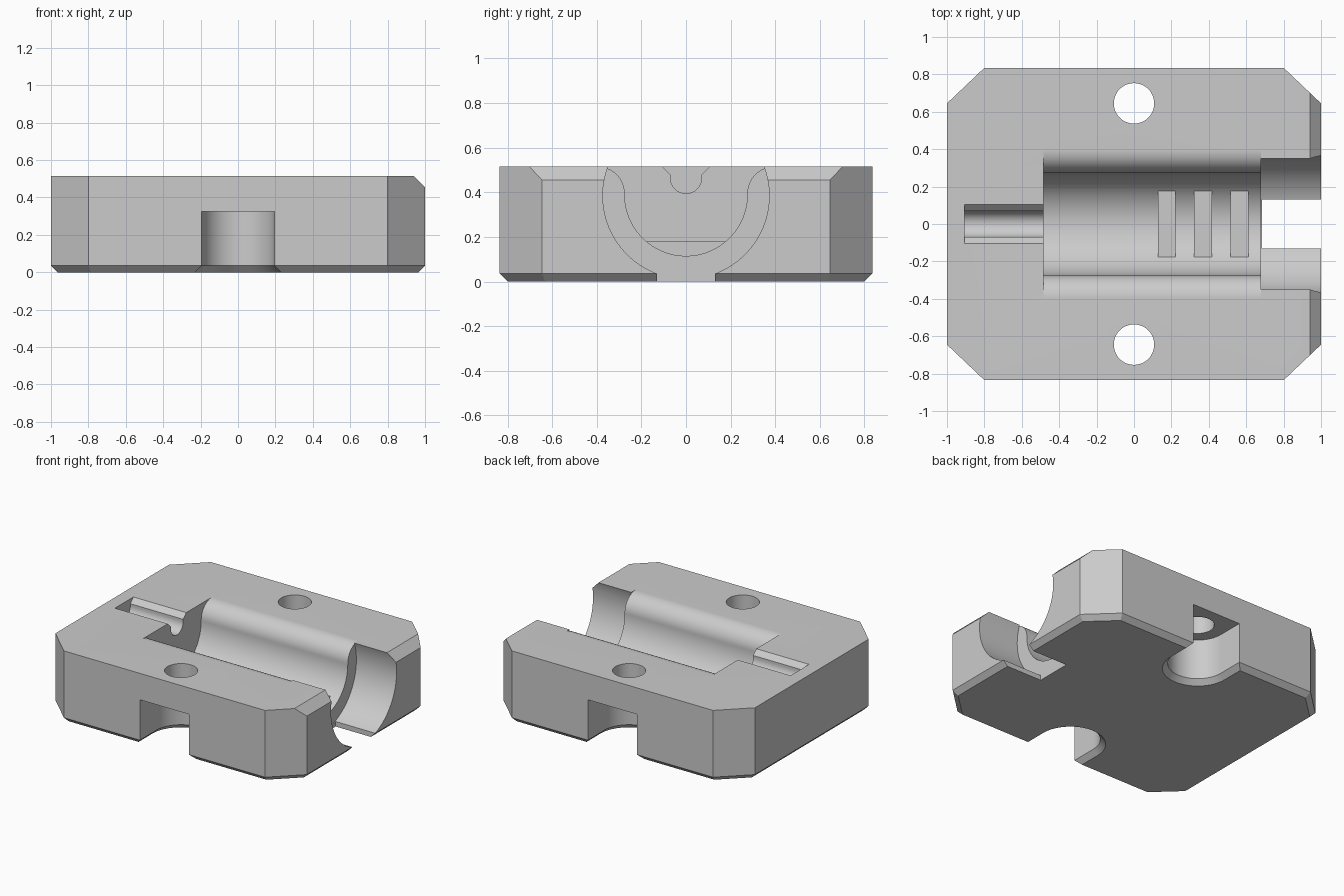
import bpy, bmesh
from math import sin, cos, pi, radians
from mathutils import Vector

if "Cube" in bpy.data.objects:
    bpy.data.objects.remove(bpy.data.objects["Cube"])

grey = bpy.data.materials.new("plain grey")
grey.use_nodes = True
grey.diffuse_color = (0.6, 0.6, 0.6, 1)
grey.node_tree.nodes["Principled BSDF"].inputs["Base Color"].default_value = grey.diffuse_color

LEN, WID, TOP, BEVEL = 1.0, 0.835, 0.515, 0.035
ABOVE = 0.7


def loft(name, rings):
    """Closed solid through matching rings of points."""
    bm = bmesh.new()
    loops = [[bm.verts.new(p) for p in ring] for ring in rings]
    n = len(loops[0])
    for a, b in zip(loops, loops[1:]):
        for i in range(n):
            j = (i + 1) % n
            bm.faces.new((a[i], a[j], b[j], b[i]))
    bm.faces.new(loops[0])
    bm.faces.new(loops[-1])
    bmesh.ops.recalc_face_normals(bm, faces=bm.faces)
    mesh = bpy.data.meshes.new(name)
    bm.to_mesh(mesh)
    bm.free()
    mesh.materials.append(grey)
    obj = bpy.data.objects.new(name, mesh)
    bpy.context.collection.objects.link(obj)
    return obj


def along_x(name, profile, x0, x1):
    return loft(name, [[(x, y, z) for y, z in profile] for x in (x0, x1)])


def arc(cx, cy, r, start, end, steps=32):
    angles = [radians(start + (end - start) * i / steps) for i in range(steps + 1)]
    return [(cx + r * cos(a), cy + r * sin(a)) for a in angles]


def rect(w, z0, z1):
    return [(-w, z0), (w, z0), (w, z1), (-w, z1)]


def mirrored(half):
    """Complete a right-hand profile that runs from top to bottom centre."""
    return half + [(-y, z) for y, z in reversed(half) if y > 1e-5]


def octagon(inset, z):
    a, b = LEN - inset, WID - inset
    cx, cy = 0.8 - inset * 0.4, 0.645 - inset * 0.4
    half = [(a, -cy), (a, cy), (cx, b), (-cx, b)]
    return [(x, y, z) for x, y in half + [(-a, cy), (-a, -cy), (-cx, -b), (cx, -b)]]


# Body with bevelled underside and one bevelled top edge
body = loft("clamp_body", [octagon(BEVEL, 0), octagon(0, BEVEL), octagon(0, TOP)])
bm = bmesh.new()
bm.from_mesh(body.data)
cut = bmesh.ops.bisect_plane(bm, geom=bm.verts[:] + bm.edges[:] + bm.faces[:],
                             plane_co=Vector((LEN, 0, 0.455)),
                             plane_no=Vector((1, 0, 1)), clear_outer=True)
edges = [e for e in cut["geom_cut"] if isinstance(e, bmesh.types.BMEdge)]
bmesh.ops.holes_fill(bm, edges=edges, sides=0)
bmesh.ops.recalc_face_normals(bm, faces=bm.faces)
bm.to_mesh(body.data)
bm.free()

cutters = []

# Main round channel with rounded lips
lip = arc(0.395, 0.395, 0.12, 90, 180, 16)
bowl = arc(0, 0.39, 0.275, 0, -90, 32)
cutters.append(along_x("main_channel", mirrored([(0.395, ABOVE)] + lip + bowl), -0.485, 0.68))

# Wider mouth, opened through the floor
cutters.append(along_x("mouth", arc(0, 0.385, 0.373, 0, 354.375, 63), 0.68, 1.2))
cutters.append(along_x("mouth_floor_slot", rect(0.13, -0.1, 0.2), 0.685, 1.2))

# Narrow groove with chamfered lips
groove = [(0.105, ABOVE), (0.105, TOP), (0.07, 0.48)] + arc(0, 0.465, 0.07, 0, -90, 16)
cutters.append(along_x("narrow_groove", mirrored(groove), -0.905, -0.4))

# Bolt holes and the side pockets beneath them
for side in (-1, 1):
    hole = arc(0, 0.645 * side, 0.108, 0, 352.5, 47)
    cutters.append(loft("bolt_hole", [[(x, y, z) for x, y in hole] for z in (0.2, ABOVE)]))

    def pocket(r, z):
        shape = [(r, 1.0)] + arc(0, 0.645, r, 0, -180) + [(-r, 1.0)]
        return [(x, y * side, z) for x, y in shape]

    cutters.append(loft("side_pocket", [pocket(0.24, -0.01), pocket(0.195, BEVEL),
                                        pocket(0.195, 0.325)]))

# Carve the body
bpy.context.view_layer.objects.active = body
for tool in cutters:
    tool.hide_render = True
    mod = body.modifiers.new(tool.name, "BOOLEAN")
    mod.operation = "DIFFERENCE"
    mod.solver = "EXACT"
    mod.object = tool
    bpy.ops.object.modifier_apply(modifier=mod.name)
    bpy.data.objects.remove(tool)

bpy.ops.object.select_all(action="DESELECT")
body.select_set(True)
bpy.ops.object.shade_smooth_by_angle(angle=radians(25))

# Flat grip ribs across the channel floor
for i, x in enumerate((0.175, 0.37, 0.563)):
    along_x(f"grip_rib_{i + 1}", rect(0.18, 0.09, 0.18), x - 0.048, x + 0.048)
